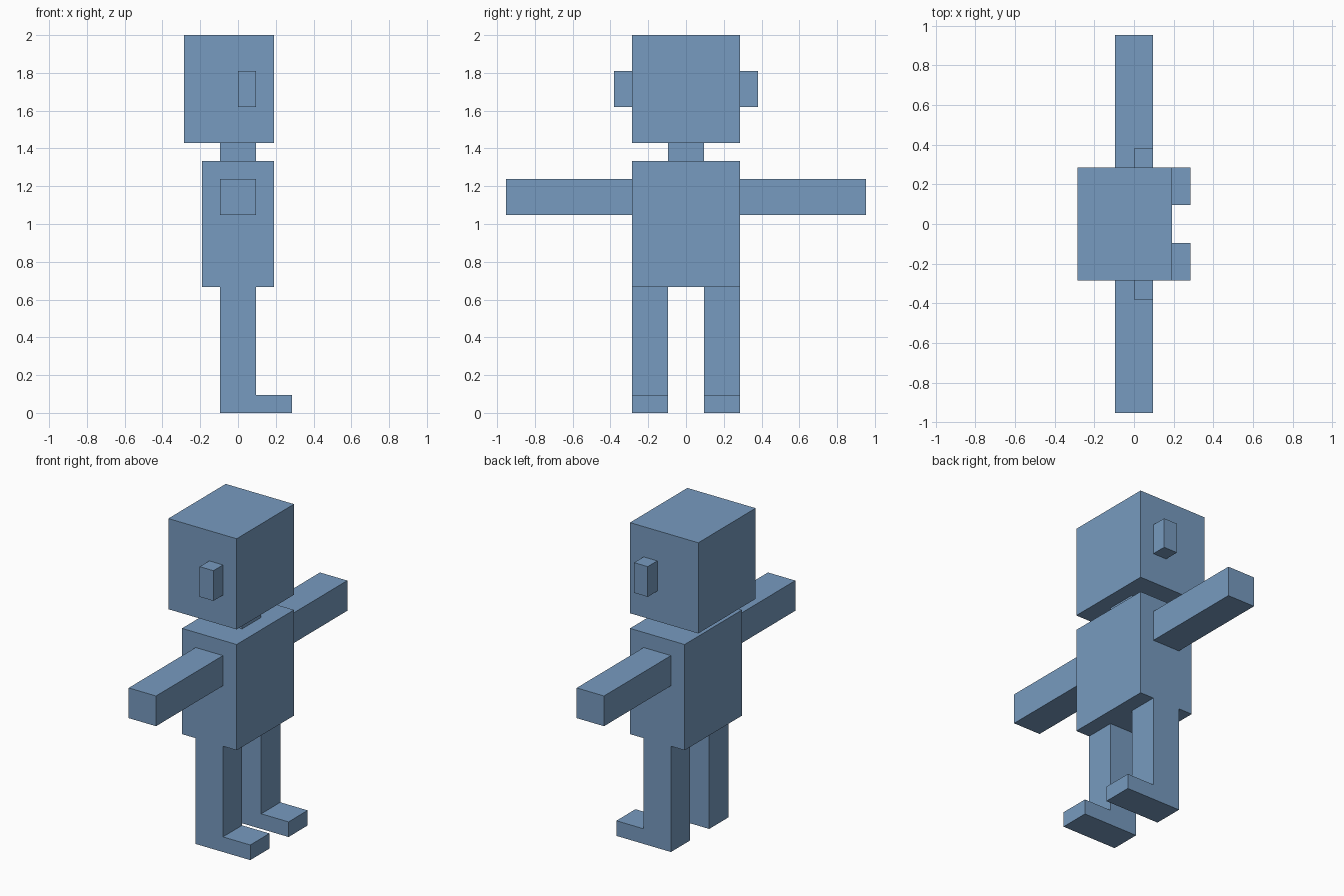
import bpy
import bmesh

if "Cube" in bpy.data.objects:
    bpy.data.objects.remove(bpy.data.objects["Cube"], do_unlink=True)

U = 2 / 21  # one block unit; the figure is 21 blocks tall

# Single flat blue
blue = bpy.data.materials.new("soft_blue")
blue.use_nodes = True
colour = (0.185, 0.328, 0.525, 1)
blue.diffuse_color = colour
blue.node_tree.nodes["Principled BSDF"].inputs["Base Color"].default_value = colour


def extrude_part(name, profile, y0, y1):
    """Extrude an (x, z) profile from y0 to y1, all in block units."""
    bm = bmesh.new()
    face = bm.faces.new([bm.verts.new((x * U, y0 * U, z * U)) for x, z in profile])
    ext = bmesh.ops.extrude_face_region(bm, geom=[face])
    moved = [v for v in ext["geom"] if isinstance(v, bmesh.types.BMVert)]
    bmesh.ops.translate(bm, verts=moved, vec=(0, (y1 - y0) * U, 0))
    bmesh.ops.recalc_face_normals(bm, faces=bm.faces)
    mesh = bpy.data.meshes.new(name)
    bm.to_mesh(mesh)
    bm.free()
    mesh.materials.append(blue)
    obj = bpy.data.objects.new(name, mesh)
    bpy.context.collection.objects.link(obj)
    return obj


def box(name, x0, x1, y0, y1, z0, z1):
    return extrude_part(name, [(x0, z0), (x1, z0), (x1, z1), (x0, z1)], y0, y1)


# Central blocks
box("torso", -2, 2, -3, 3, 7, 14)
box("neck", -1, 1, -1, 1, 14, 15)
box("head", -3, 2, -3, 3, 15, 21)

# Paired parts; each leg and its foot share one L-shaped profile
leg_profile = [(-1, 0), (3, 0), (3, 1), (1, 1), (1, 7), (-1, 7)]
for side, s in (("front", -1), ("rear", 1)):
    extrude_part(side + "_leg", leg_profile, *sorted((s * 1, s * 3)))
    box(side + "_arm", -1, 1, *sorted((s * 3, s * 10)), 11, 13)
    box(side + "_ear", 0, 1, *sorted((s * 3, s * 4)), 17, 19)
